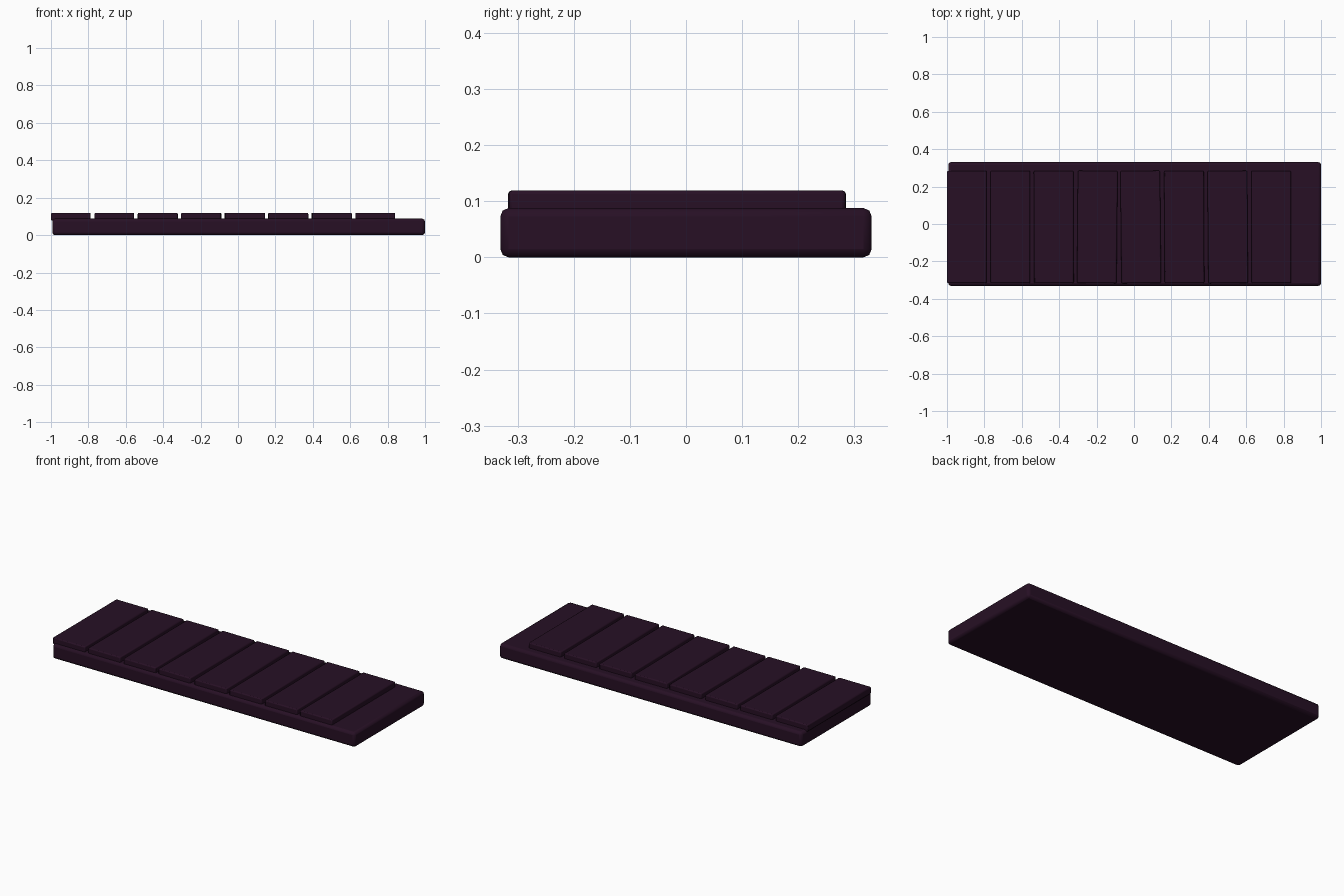
import bpy, math

if "Cube" in bpy.data.objects:
    bpy.data.objects.remove(bpy.data.objects["Cube"])

def mat(name, c):
    m = bpy.data.materials.new(name)
    m.diffuse_color = (*c, 1)
    m.use_nodes = True
    m.node_tree.nodes["Principled BSDF"].inputs["Base Color"].default_value = m.diffuse_color
    return m

plum = mat("dark plum", (0.020, 0.005, 0.018))

def slab(name, x0, x1, y0, y1, z0, z1, bevel, turn=0.0):
    bpy.ops.mesh.primitive_cube_add(size=1, location=((x0+x1)/2, (y0+y1)/2, (z0+z1)/2))
    o = bpy.context.object
    o.name = name
    o.scale = (x1-x0, y1-y0, z1-z0)
    bpy.ops.object.transform_apply(location=False, rotation=False, scale=True)
    o.rotation_euler.z = math.radians(turn)
    b = o.modifiers.new("rounded edges", 'BEVEL')
    b.width = bevel
    b.segments = 2
    o.data.materials.append(plum)
    bpy.ops.object.shade_smooth_by_angle()
    return o

# Base board
slab("base_board", -0.993, 1.0, -0.331, 0.331, 0.0, 0.088, 0.015)

# Row of eight planks, some very slightly turned
turns = [0, 0, 0.2, -0.5, 0.6, 0.3, 0.5, 0.1]
for i, t in enumerate(turns):
    x = -1.0 + i * 0.2325
    slab(f"plank_{i+1}", x, x + 0.212, -0.316, 0.284, 0.078, 0.119, 0.006, t)
